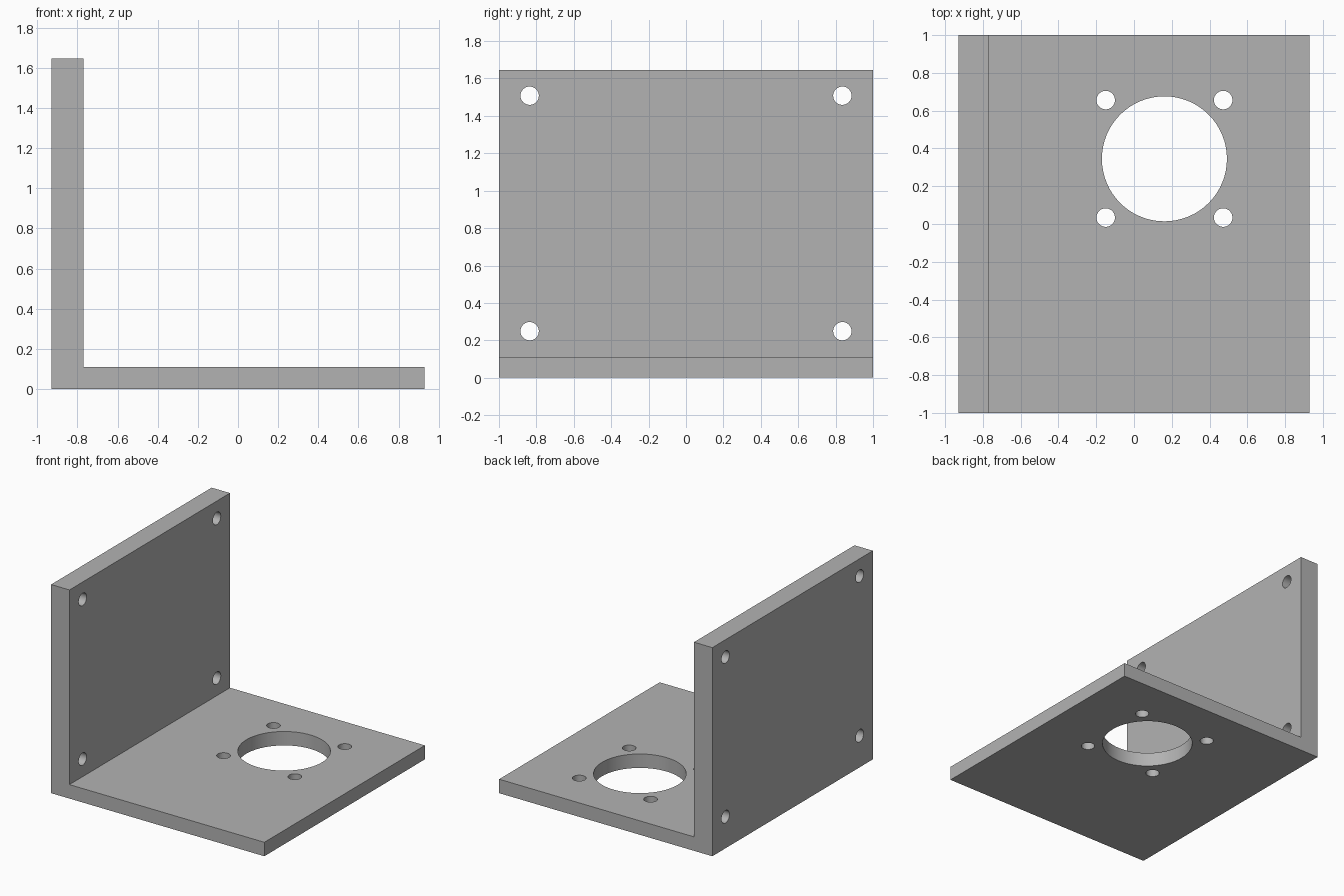
import bpy
import bmesh
from math import pi
from mathutils import Matrix, Vector

cube = bpy.data.objects.get("Cube")
if cube:
    bpy.data.objects.remove(cube, do_unlink=True)

# Single grey finish
grey = bpy.data.materials.new("plain grey")
grey.use_nodes = True
colour = (0.45, 0.45, 0.45, 1)
grey.diffuse_color = colour
grey.node_tree.nodes["Principled BSDF"].inputs["Base Color"].default_value = colour

HALF_X, HALF_Y, HEIGHT = 0.93, 1.0, 1.645
WALL_X, FLOOR_Z = -0.77, 0.11
SMALL_R, BIG_R = 0.049, 0.331


def make_object(name, bm):
    bmesh.ops.recalc_face_normals(bm, faces=bm.faces)
    mesh = bpy.data.meshes.new(name)
    bm.to_mesh(mesh)
    bm.free()
    mesh.materials.append(grey)
    obj = bpy.data.objects.new(name, mesh)
    bpy.context.collection.objects.link(obj)
    return obj


# L-shaped bracket, extruded from its end profile
profile = [(-HALF_X, 0), (HALF_X, 0), (HALF_X, FLOOR_Z),
           (WALL_X, FLOOR_Z), (WALL_X, HEIGHT), (-HALF_X, HEIGHT)]
bm = bmesh.new()
face = bm.faces.new([bm.verts.new((x, -HALF_Y, z)) for x, z in profile])
extruded = bmesh.ops.extrude_face_region(bm, geom=[face])["geom"]
bmesh.ops.translate(bm, vec=(0, 2 * HALF_Y, 0),
                    verts=[v for v in extruded if isinstance(v, bmesh.types.BMVert)])
bracket = make_object("angle_bracket", bm)

# Drills for all the holes
bm = bmesh.new()


def drill(centre, radius, rotation=Matrix()):
    bmesh.ops.create_cone(bm, cap_ends=True, segments=64, radius1=radius,
                          radius2=radius, depth=0.4,
                          matrix=Matrix.Translation(Vector(centre)) @ rotation)


# Motor opening with four screw holes in the base plate
cx, cy, offset = 0.161, 0.345, 0.311
drill((cx, cy, FLOOR_Z / 2), BIG_R)
for sx in (-1, 1):
    for sy in (-1, 1):
        drill((cx + sx * offset, cy + sy * offset, FLOOR_Z / 2), SMALL_R)

# Four mounting holes in the upright plate
for y in (-0.836, 0.836):
    for z in (0.249, 1.508):
        drill(((WALL_X - HALF_X) / 2, y, z), SMALL_R, Matrix.Rotation(pi / 2, 4, "Y"))

cutter = make_object("hole_cutter", bm)
cutter.hide_render = True

# Cut the holes, then remove the helper
boolean = bracket.modifiers.new("holes", "BOOLEAN")
boolean.operation = "DIFFERENCE"
boolean.solver = "EXACT"
boolean.object = cutter
bpy.ops.object.select_all(action="DESELECT")
bracket.select_set(True)
bpy.context.view_layer.objects.active = bracket
bpy.ops.object.modifier_apply(modifier=boolean.name)
bpy.data.objects.remove(cutter, do_unlink=True)

# Smooth hole walls with crisp edges
bpy.ops.object.shade_smooth_by_angle(angle=pi / 6)
